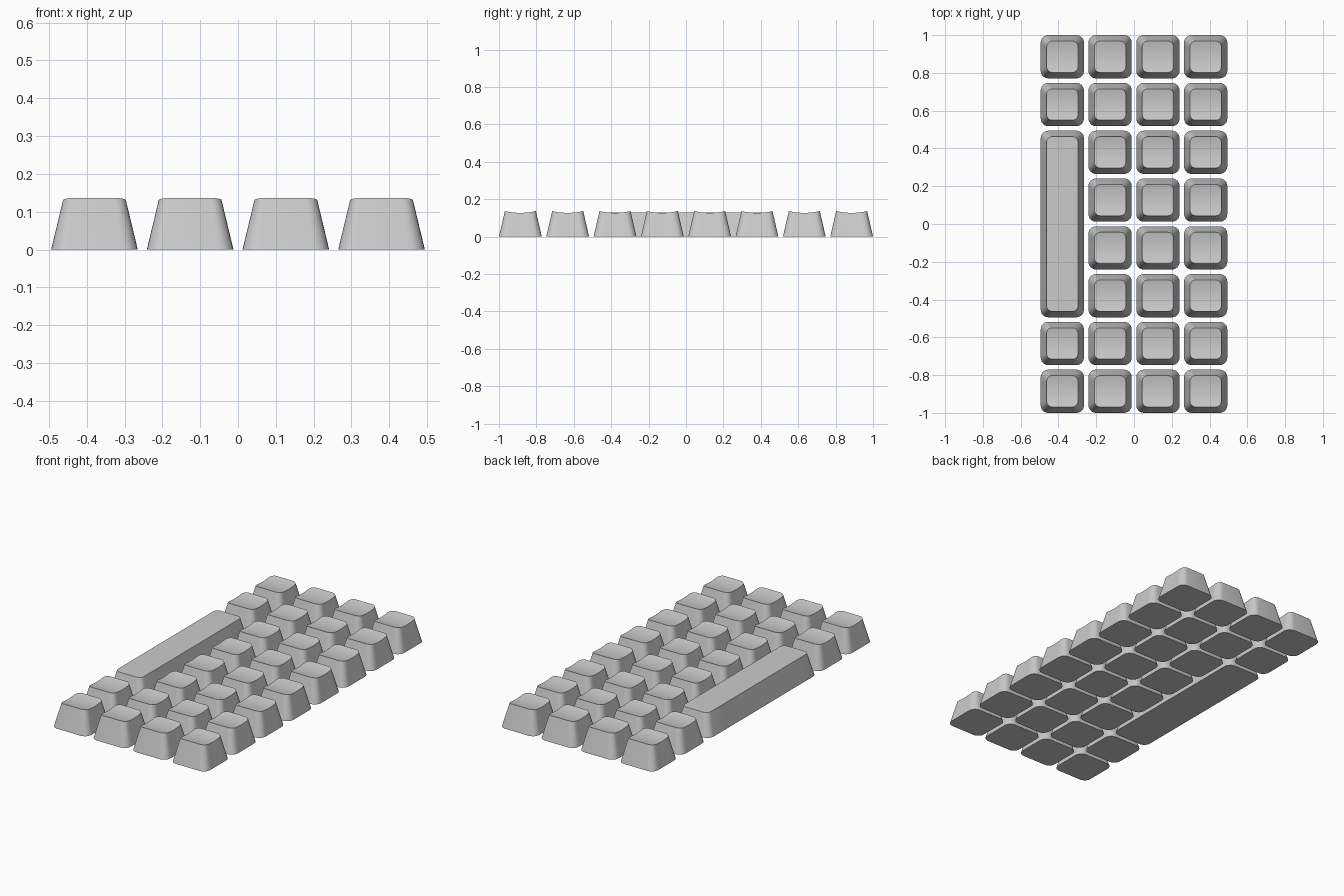
import bpy, bmesh, math

if "Cube" in bpy.data.objects:
    bpy.data.objects.remove(bpy.data.objects["Cube"])

PITCH = 0.253      # key spacing
BASE = 0.229       # key width at the foot
INSET = 0.0315     # taper on each side
DISH = 0.0095      # depth of the scooped top
SEG, SIDE = 6, 8   # corner and straight side divisions


def right_half(w, l, r):
    """Right half of a rounded rectangle, from front to back."""
    cx, cy = w / 2 - r, l / 2 - r
    arc = [(r * math.sin(a), r * math.cos(a))
           for a in (math.pi / 2 * i / SEG for i in range(SEG + 1))]
    front = [(cx + dx, -cy - dy) for dx, dy in arc]
    side = [(w / 2, -cy + 2 * cy * i / SIDE) for i in range(1, SIDE)]
    return front + side + [(x, -y) for x, y in reversed(front)]


def keycap(name, x, y, length, dish, mid):
    bm = bmesh.new()

    def ring(w, l, r, height):
        half = right_half(w, l, r)
        right = [bm.verts.new((px, py, height(py))) for px, py in half]
        left = [bm.verts.new((-px, py, height(py))) for px, py in half]
        return right, left

    tw, tl = BASE - 2 * INSET, length - 2 * INSET
    b_right, b_left = ring(BASE, length, 0.04, lambda v: 0)
    t_right, t_left = ring(tw, tl, 0.03, lambda v: mid + dish * (2 * v / tl) ** 2)

    # tapered walls and closed foot
    lower = b_right + b_left[::-1]
    upper = t_right + t_left[::-1]
    n = len(lower)
    for i in range(n):
        j = (i + 1) % n
        bm.faces.new((lower[i], lower[j], upper[j], upper[i]))
    bm.faces.new(lower[::-1])
    # scooped top made of strips across the key
    for i in range(len(t_right) - 1):
        bm.faces.new((t_right[i], t_right[i + 1], t_left[i + 1], t_left[i]))

    bmesh.ops.recalc_face_normals(bm, faces=bm.faces)
    mesh = bpy.data.meshes.new(name)
    bm.to_mesh(mesh)
    bm.free()
    ob = bpy.data.objects.new(name, mesh)
    ob.location = (x, y, 0)
    bpy.context.collection.objects.link(ob)
    ob.select_set(True)
    bpy.context.view_layer.objects.active = ob


# square keys, leaving room for the long bar
for col in range(4):
    for row in range(8):
        if col == 0 and 2 <= row <= 5:
            continue
        keycap(f"key_{col}_{row}", (col - 1.5) * PITCH, (row - 3.5) * PITCH,
               BASE, DISH, 0.127)

# long flat-topped bar, four keys long
keycap("space_bar", -1.5 * PITCH, 0, 3 * PITCH + BASE, 0, 0.128)

bpy.ops.object.shade_smooth_by_angle(angle=math.radians(35))
